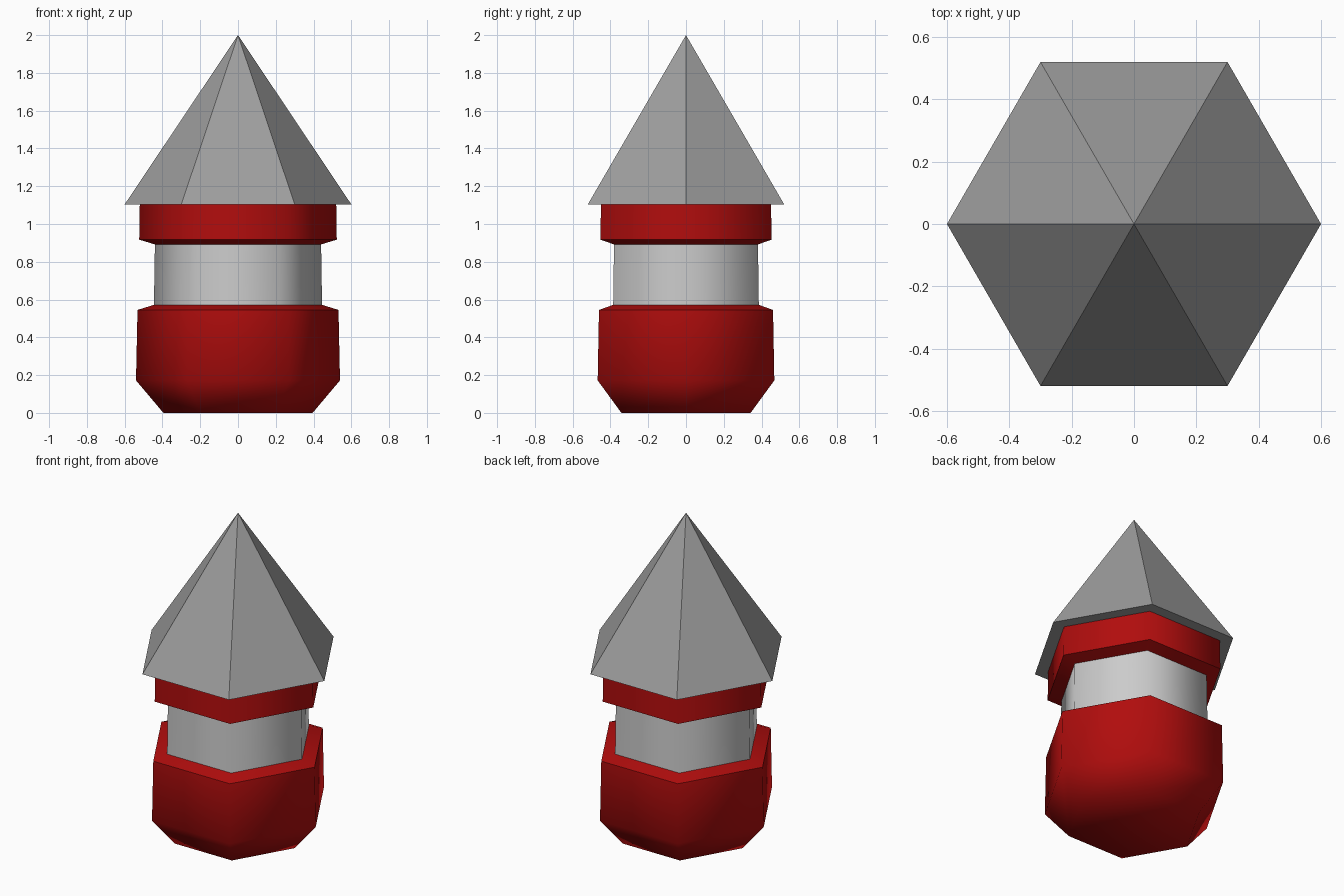
import bpy, bmesh
from math import cos, sin, pi, radians

if "Cube" in bpy.data.objects:
    bpy.data.objects.remove(bpy.data.objects["Cube"])

SIDES = 6


def paint(name, rgb):
    mat = bpy.data.materials.new(name)
    mat.diffuse_color = (*rgb, 1)
    mat.use_nodes = True
    mat.node_tree.nodes["Principled BSDF"].inputs["Base Color"].default_value = mat.diffuse_color
    return mat


red = paint("red_paint", (0.44, 0.004, 0.004))
light_grey = paint("light_grey", (0.6, 0.6, 0.6))
dark_grey = paint("dark_grey", (0.34, 0.34, 0.34))


def hex_part(name, profile, material, cap_bottom=False, smooth=True):
    """Sweep (radius, z) points around z; a zero radius makes a point."""
    bm = bmesh.new()
    rings = []
    for r, z in profile:
        n = SIDES if r else 1
        rings.append([bm.verts.new((r * cos(2 * pi * i / SIDES),
                                    r * sin(2 * pi * i / SIDES), z)) for i in range(n)])
    for a, b in zip(rings, rings[1:]):
        for i in range(SIDES):
            j = (i + 1) % SIDES
            top = [b[j], b[i]] if len(b) > 1 else [b[0]]
            bm.faces.new([a[i], a[j]] + top)
    if cap_bottom:
        bm.faces.new(rings[0][::-1])
    mesh = bpy.data.meshes.new(name)
    bm.to_mesh(mesh)
    bm.free()
    obj = bpy.data.objects.new(name, mesh)
    bpy.context.collection.objects.link(obj)
    mesh.materials.append(material)
    if smooth:
        bpy.ops.object.select_all(action='DESELECT')
        obj.select_set(True)
        bpy.context.view_layer.objects.active = obj
        # Hex corners stay soft, the ledges stay sharp
        bpy.ops.object.shade_smooth_by_angle(angle=radians(65))
    return obj


# Rounded red base with its ledge
hex_part("base", [(0.395, 0), (0.54, 0.172), (0.532, 0.545), (0.445, 0.572)],
         red, cap_bottom=True)
# Narrow grey waist
hex_part("waist_band", [(0.445, 0.572), (0.44, 0.892)], light_grey)
# Red collar below the tip
hex_part("collar", [(0.44, 0.892), (0.523, 0.917), (0.52, 1.104)], red)
# Faceted grey tip, overhanging the collar
hex_part("tip", [(0.6, 1.104), (0, 2.0)], dark_grey, cap_bottom=True, smooth=False)
